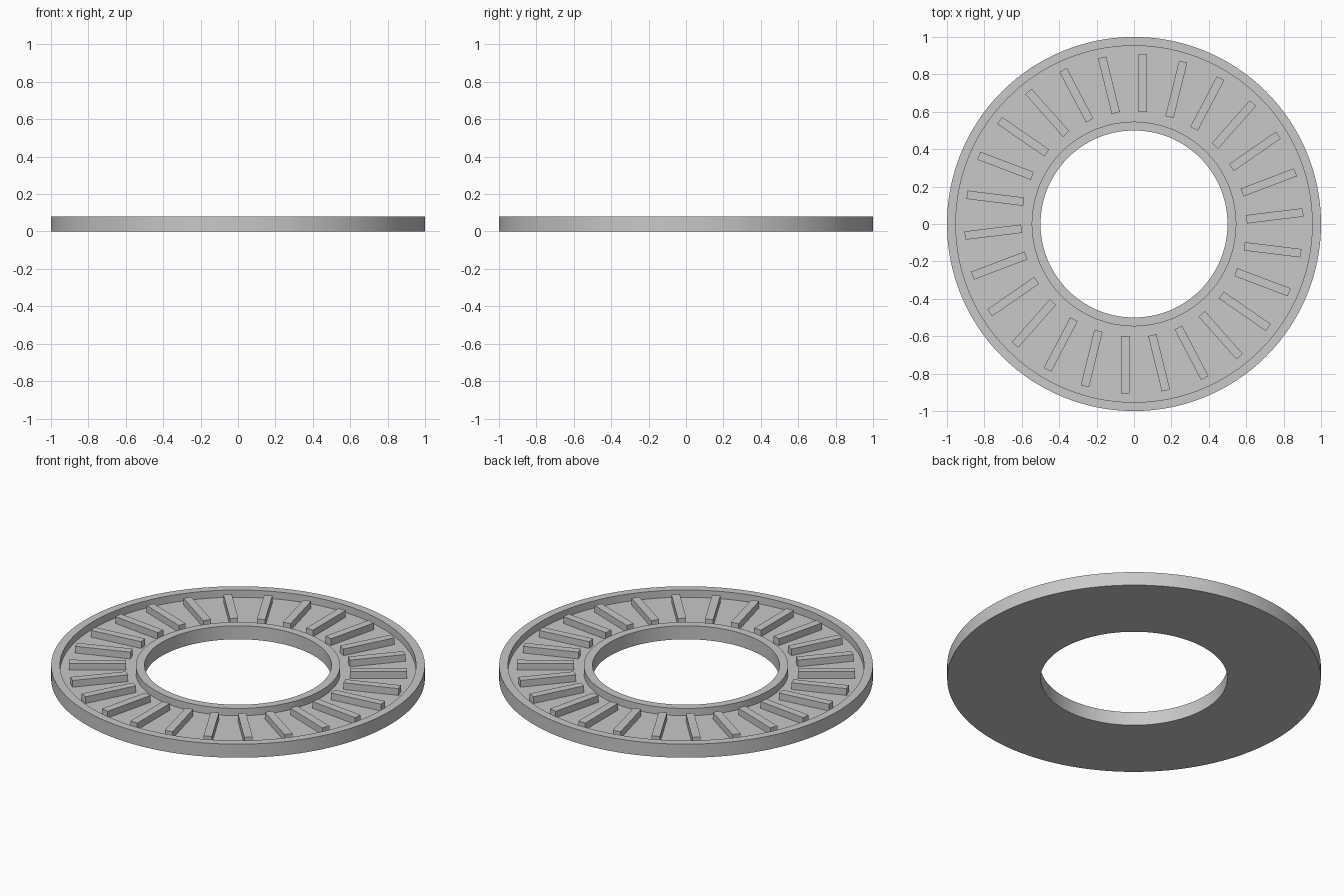
import bpy
import bmesh
from math import pi, radians
from mathutils import Matrix, Vector

SEGMENTS = 128
BLADES = 26
FLOOR_Z = 0.037
TOP_Z = 0.08

cube = bpy.data.objects.get("Cube")
if cube:
    bpy.data.objects.remove(cube, do_unlink=True)

grey = bpy.data.materials.new("light_grey")
grey.use_nodes = True
colour = (0.58, 0.58, 0.58, 1)
grey.diffuse_color = colour
grey.node_tree.nodes["Principled BSDF"].inputs["Base Color"].default_value = colour


def add_object(name, bm):
    bmesh.ops.recalc_face_normals(bm, faces=bm.faces)
    mesh = bpy.data.meshes.new(name)
    bm.to_mesh(mesh)
    bm.free()
    mesh.materials.append(grey)
    obj = bpy.data.objects.new(name, mesh)
    bpy.context.collection.objects.link(obj)
    return obj


# Channelled ring: a U-shaped section turned around z
section = [(0.5, 0), (1, 0), (1, TOP_Z), (0.953, TOP_Z), (0.953, FLOOR_Z),
           (0.547, FLOOR_Z), (0.547, TOP_Z), (0.5, TOP_Z)]
bm = bmesh.new()
verts = [bm.verts.new((r, 0, z)) for r, z in section]
edges = [bm.edges.new((a, b)) for a, b in zip(verts, verts[1:] + verts[:1])]
bmesh.ops.spin(bm, geom=verts + edges, cent=(0, 0, 0), axis=(0, 0, 1),
               angle=2 * pi, steps=SEGMENTS, use_merge=True)
bmesh.ops.remove_doubles(bm, verts=bm.verts, dist=0.0001)
ring = add_object("channelled_ring", bm)
bpy.context.view_layer.objects.active = ring
ring.select_set(True)
bpy.ops.object.shade_smooth_by_angle(angle=radians(30))

# Blades: bars set to one side of the radius, repeated around the channel
blade_size = Vector((0.045, 0.305, 0.042))
blade_centre = Vector((0.0475, 0.7525, 0.056))
bm = bmesh.new()
for i in range(BLADES):
    turn = Matrix.Rotation(2 * pi * i / BLADES, 4, "Z")
    place = Matrix.LocRotScale(blade_centre, None, blade_size)
    bmesh.ops.create_cube(bm, size=1, matrix=turn @ place)
add_object("blades", bm)
